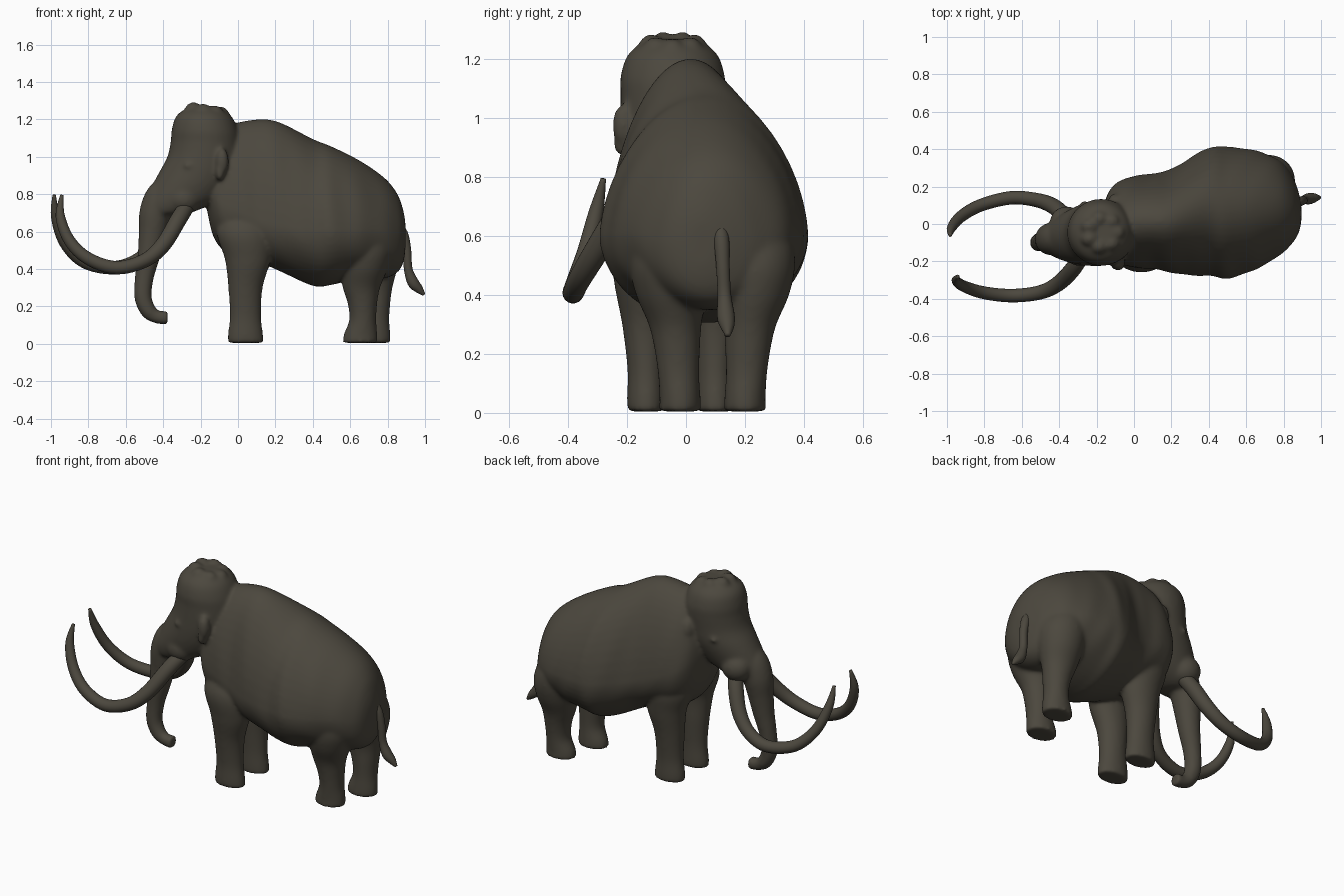
import bpy, bmesh, math
from mathutils import Vector, Matrix

hide = bpy.data.materials.new("dark_brown_hide")
hide.diffuse_color = (0.072, 0.064, 0.048, 1)


def spline(keys, steps=6):
    """Smooth interpolation through a list of equal-length tuples."""
    out = []
    for i in range(len(keys) - 1):
        a, b = keys[max(i - 1, 0)], keys[i]
        c, d = keys[i + 1], keys[min(i + 2, len(keys) - 1)]
        for s in range(steps):
            t = s / steps
            out.append([0.5 * (2 * q + (r - p) * t + (2 * p - 5 * q + 4 * r - w) * t * t
                               + (3 * q - p - 3 * r + w) * t ** 3)
                        for p, q, r, w in zip(a, b, c, d)])
    return out + [list(keys[-1])]


def loft(bm, rings):
    """Skin a list of point rings and close both ends."""
    loops = [[bm.verts.new(p) for p in ring] for ring in rings]
    n = len(loops[0])
    for a, b in zip(loops, loops[1:]):
        for i in range(n):
            j = (i + 1) % n
            bm.faces.new((a[i], a[j], b[j], b[i]))
    bm.faces.new(loops[0][::-1])
    bm.faces.new(loops[-1])


def angles(n):
    return [2 * math.pi * i / n for i in range(n)]


def column(bm, keys, n=28):
    """Upright form from (z, x, y, radius x, radius y) keys."""
    loft(bm, [[(x + rx * math.cos(a), y + ry * math.sin(a), z) for a in angles(n)]
              for z, x, y, rx, ry in spline(keys)])


def tube(bm, keys, n=20):
    """Tapered tube through (x, y, z, radius) keys."""
    pts = spline(keys)
    pos = [Vector(p[:3]) for p in pts]
    side, rings = Vector((0.1, 1, 0.05)), []
    for i, p in enumerate(pos):
        t = (pos[min(i + 1, len(pos) - 1)] - pos[max(i - 1, 0)]).normalized()
        side = (side - t * side.dot(t)).normalized()
        up = t.cross(side)
        r = pts[i][3]
        rings.append([p + r * (side * math.cos(a) + up * math.sin(a)) for a in angles(n)])
    loft(bm, rings)


def ball(bm, centre, scale):
    bmesh.ops.create_uvsphere(bm, u_segments=24, v_segments=14, radius=1,
                              matrix=Matrix.Translation(centre) @ Matrix.Diagonal((*scale, 1)))


def finish(bm, name):
    bmesh.ops.recalc_face_normals(bm, faces=bm.faces)
    for f in bm.faces:
        f.smooth = True
    mesh = bpy.data.meshes.new(name)
    bm.to_mesh(mesh)
    bm.free()
    mesh.materials.append(hide)
    ob = bpy.data.objects.new(name, mesh)
    bpy.context.collection.objects.link(ob)
    return ob


skin = bmesh.new()

# torso: (x, centre y, half width, bottom z, widest z, top z), with soft folds
torso = [(-.17, -.005, .08, .74, .85, .98), (-.13, 0, .18, .57, .78, 1.08),
         (-.05, .01, .235, .48, .72, 1.165), (.1, .015, .255, .44, .66, 1.2),
         (.22, .02, .285, .39, .62, 1.185), (.4, .065, .345, .31, .6, 1.095),
         (.5, .06, .35, .315, .6, 1.055), (.65, .075, .32, .35, .6, .98),
         (.78, .085, .25, .35, .6, .89), (.85, .075, .175, .38, .58, .805),
         (.882, .06, .105, .43, .58, .72), (.895, .055, .04, .5, .58, .65)]
rings = []
for x, y, w, low, mid, top in spline(torso):
    ring = []
    for a in angles(48):
        s, c = math.sin(a), math.cos(a)
        fold = 1 + 0.014 * math.sin(x * 34 + 3 * s) * math.cos(2 * a + x * 7)
        ridge = 1 - 0.11 * max(s, 0)
        ring.append((x, y + w * c * fold * ridge,
                     mid + ((top - mid) if s > 0 else (mid - low)) * s))
    rings.append(ring)
loft(skin, rings)

# head: (z, front x, back x, centre y, half width)
head = [(1.268, -.22, -.12, -.045, .05), (1.25, -.29, -.075, -.045, .11),
        (1.21, -.335, -.03, -.045, .155), (1.14, -.355, .0, -.045, .177),
        (1.08, -.36, .01, -.045, .177),
        (1.0, -.378, .01, -.05, .174), (.92, -.42, 0, -.055, .17),
        (.84, -.462, -.04, -.065, .155), (.76, -.497, -.12, -.075, .13),
        (.7, -.49, -.25, -.08, .095), (.685, -.46, -.3, -.08, .05)]
column(skin, [(z, (f + b) / 2, y, (b - f) / 2, w) for z, f, b, y, w in head], 36)

# lobed crown
for a in angles(7):
    ball(skin, (-.17 + .075 * math.cos(a), -.045 + .075 * math.sin(a),
                1.232 - .012 * math.cos(a)), (.05, .045, .05))

# cheeks, ears and eyelids
for cheek in ((-.29, -.14, .775), (-.36, .01, .775)):
    ball(skin, cheek, (.09, .085, .085))
for x, y, lean in ((-.085, -.212, -1), (-.10, .125, 1)):
    ball(skin, (x, y, .975), (.036, .038, .072))
    ball(skin, (x - .012, y + .005 * lean, .92), (.025, .03, .05))
for y in (-.213, .108):
    ball(skin, (-.265, y, .952), (.024, .016, .015))

# trunk, rooted inside the face
tube(skin, [(-.34, -.06, .86, .06), (-.4, -.075, .79, .09), (-.44, -.08, .7, .088),
            (-.456, -.085, .6, .075), (-.475, -.09, .48, .062), (-.5, -.095, .36, .051),
            (-.508, -.1, .25, .047), (-.478, -.1, .175, .043), (-.43, -.1, .143, .036),
            (-.376, -.1, .14, .039)])

# legs: each far leg mirrors the near one, shifted back more towards the foot
front = [(.82, .03, -.06, .06, .04), (.74, .03, -.10, .11, .075), (.6, .035, -.14, .15, .115),
         (.45, .052, -.15, .122, .095), (.3, .04, -.14, .092, .077), (.15, .04, -.135, .084, .064),
         (.05, .04, -.135, .094, .065), (.005, .042, -.135, .096, .064)]
rear = [(.85, .65, .02, .05, .05), (.75, .66, 0, .09, .1), (.6, .68, -.045, .13, .13),
        (.5, .685, -.055, .14, .135), (.4, .675, -.05, .125, .12), (.3, .66, -.037, .1, .09),
        (.22, .665, -.03, .08, .078), (.13, .667, -.025, .072, .07), (.05, .655, -.02, .09, .07),
        (.005, .652, -.02, .093, .071)]
for keys, dx, mirror in ((front, 0, -.035), (rear, .07, .18)):
    column(skin, keys)
    column(skin, [(z, x + dx * min(1, max(.2, 1.6 - 2.2 * z)), mirror - y, rx, ry)
                  for z, x, y, rx, ry in keys])

# fuse all skin parts into one smooth body
body = finish(skin, "mammoth_body")
fuse = body.modifiers.new("fuse", 'REMESH')
fuse.mode = 'VOXEL'
fuse.voxel_size = 0.01
fuse.use_smooth_shade = True
soft = body.modifiers.new("soften", 'SMOOTH')
soft.factor = 0.5
soft.iterations = 12

# tail
bm = bmesh.new()
tube(bm, [(.84, .11, .65, .02), (.882, .12, .59, .026), (.903, .125, .5, .023),
          (.91, .13, .4, .023), (.935, .135, .33, .03), (.965, .14, .295, .024),
          (.995, .142, .262, .008)])
finish(bm, "tail")

# tusks
tusks = {
    "near_tusk": [(-.26, -.13, .755, .04), (-.315, -.225, .67, .044), (-.4, -.315, .53, .042),
                  (-.5, -.365, .445, .038), (-.65, -.383, .407, .036), (-.8, -.368, .455, .034),
                  (-.9, -.337, .55, .031), (-.95, -.305, .68, .025), (-.942, -.28, .795, .009)],
    "far_tusk": [(-.34, -.01, .755, .04), (-.38, .05, .66, .044), (-.44, .1, .54, .042),
                 (-.53, .13, .45, .038), (-.66, .14, .407, .036), (-.82, .1, .437, .034),
                 (-.925, .04, .54, .031), (-.975, -.02, .68, .025), (-.983, -.06, .795, .009)]}
for name, keys in tusks.items():
    bm = bmesh.new()
    tube(bm, keys, 18)
    finish(bm, name)
